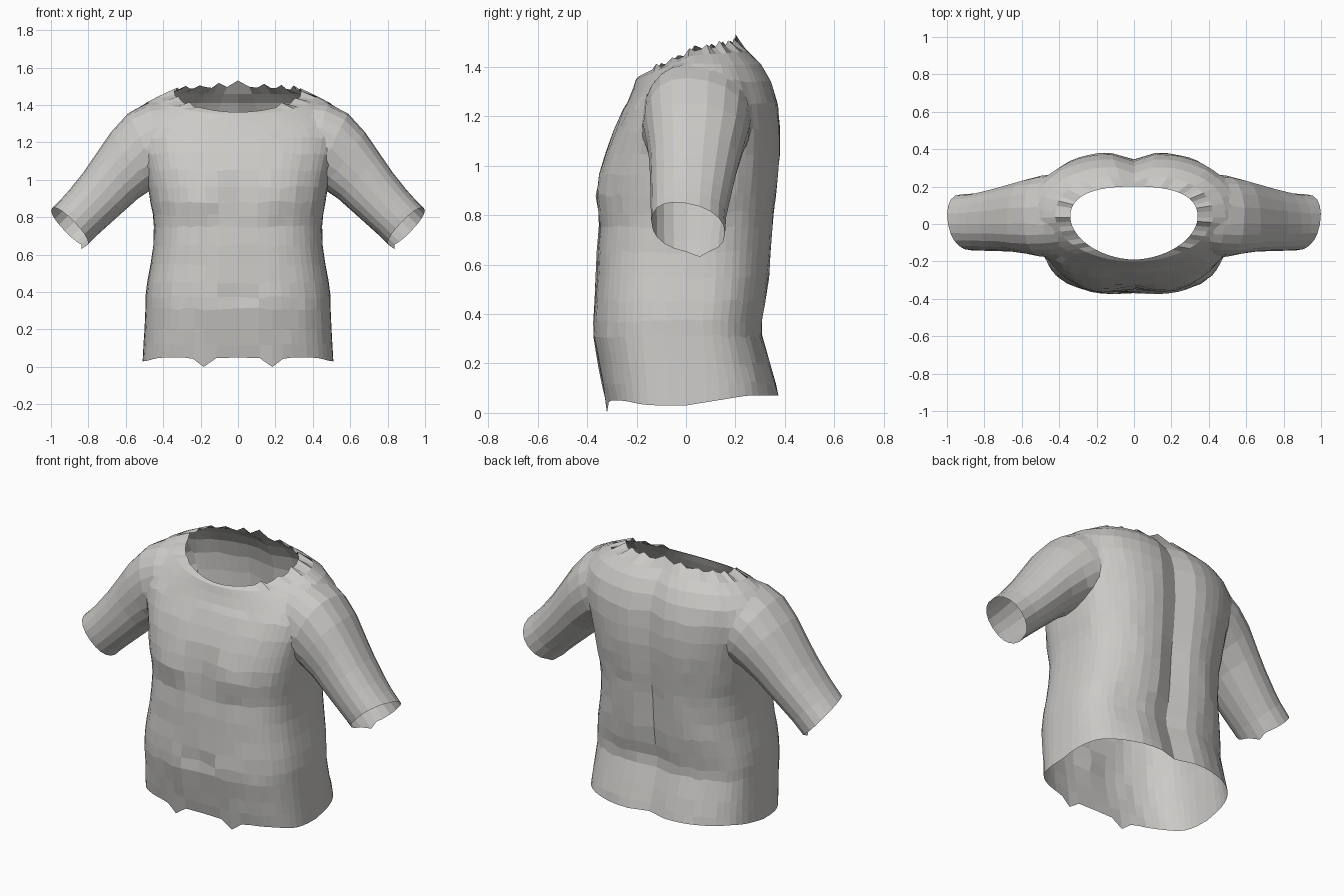
import bpy, bmesh, math, random
from mathutils import Vector

random.seed(4)
if "Cube" in bpy.data.objects:
    bpy.data.objects.remove(bpy.data.objects["Cube"])

grey = bpy.data.materials.new("light grey cloth")
colour = (0.6, 0.59, 0.57, 1)
grey.diffuse_color = colour
grey.use_nodes = True
grey.node_tree.nodes["Principled BSDF"].inputs["Base Color"].default_value = colour
SIDES = 56


def bump(value, centre, width):
    return math.exp(-((value - centre) / width) ** 2)


def power(value, exponent):
    return math.copysign(abs(value) ** exponent, value)


def loft(name, rings):
    """Closed tube through the rings; returns the object and the two cap centres."""
    bm = bmesh.new()
    loops = [[bm.verts.new(p) for p in ring] for ring in rings]
    count = len(rings[0])
    for low, high in zip(loops, loops[1:]):
        for i in range(count):
            j = (i + 1) % count
            bm.faces.new((low[i], low[j], high[j], high[i]))
    centres = []
    for loop in (loops[0], loops[-1]):
        centre = sum((v.co for v in loop), Vector()) / count
        hub = bm.verts.new(centre)
        centres.append(centre)
        for i in range(count):
            bm.faces.new((loop[i], loop[(i + 1) % count], hub))
    bmesh.ops.recalc_face_normals(bm, faces=bm.faces)
    mesh = bpy.data.meshes.new(name)
    bm.to_mesh(mesh)
    bm.free()
    obj = bpy.data.objects.new(name, mesh)
    mesh.materials.append(grey)
    bpy.context.scene.collection.objects.link(obj)
    return obj, centres


# Torso sections: height, half width, front, back, front drop, back rise
TORSO = [
    (.05, .51, -.325, .37, 0, 0), (.12, .505, -.34, .36, 0, 0),
    (.2, .5, -.355, .335, 0, 0), (.31, .495, -.375, .3, 0, 0),
    (.37, .495, -.375, .3, 0, 0), (.45, .485, -.37, .315, 0, 0),
    (.55, .467, -.365, .33, 0, 0), (.65, .453, -.36, .338, 0, 0),
    (.75, .45, -.35, .345, 0, 0), (.81, .455, -.35, .35, 0, 0),
    (.88, .468, -.35, .358, 0, 0), (.96, .48, -.345, .367, 0, 0),
    (1.05, .495, -.325, .375, 0, 0), (1.15, .52, -.29, .375, .01, 0),
    (1.25, .55, -.255, .365, .03, 0), (1.34, .55, -.235, .34, .08, 0),
    (1.41, .5, -.215, .3, .1, 0), (1.45, .425, -.202, .25, .1, .01),
    (1.472, .34, -.19, .2, .11, .03),
]


def torso_ring(row, index):
    z, width, front, back, drop, rise = row
    top = max(0, (z - 1.2) / .272)
    neck = index == len(TORSO) - 1
    points = []
    for i in range(SIDES):
        a = math.tau * i / SIDES
        c, s = math.cos(a), math.sin(a)
        roundness = .68 + (.4 if c < 0 else .12) * top
        x = width * power(s, roundness)
        facing = abs(power(c, roundness))
        if c < 0:
            y, h = front * facing, z - drop * facing
            chest = .02 * bump(abs(x), .2, .13) * bump(z, .89, .09)
            crease = .02 * bump(x, 0, .03) * (bump(z, .93, .07) + bump(z, .36, .05))
            y += crease - chest
        else:
            y, h = back * facing, z + rise * facing
            if not neck:
                y -= .03 * bump(x, 0, .05) - .01 * bump(abs(x), .2, .12)
        y += .035 * top * (1 - facing)
        # Ragged hem and neckline
        if index == 0:
            if c < 0:
                h -= .05 * bump(abs(x), .184, .04) + .02 * bump(abs(x), width, .06)
            else:
                h += .04 * min(1, 1.5 * facing) - .02
        elif neck:
            if c > -.75:
                h += (.015 if i % 3 == 0 else -.008) * random.uniform(.3, 1.2)
            if i == 0:
                h += .02
        elif z < 1.3:
            y += random.uniform(-.003, .003)
            h += random.uniform(-.008, .008)
        points.append((x, y, h))
    return points


shirt, torso_caps = loft("shirt", [torso_ring(r, k) for k, r in enumerate(TORSO)])
open_ends = list(torso_caps)

# Sleeve sections: x, z, tilt in degrees, half thickness, front, back
SLEEVE = [
    (.3, 1.2, 5, .2, -.13, .22), (.41, 1.2, 15, .225, -.17, .265),
    (.49, 1.17, 28, .225, -.178, .265), (.565, 1.105, 38, .188, -.162, .245),
    (.65, 1.015, 44, .163, -.148, .215), (.72, .935, 45, .15, -.145, .195),
    (.8, .85, 45, .14, -.143, .175), (.855, .795, 44, .136, -.142, .163),
    (.9, .75, 44, .136, -.14, .158),
]


def sleeve_ring(row, side, cuff):
    cx, cz, tilt, half, front, back = row
    t = math.radians(tilt)
    points = []
    for i in range(20):
        a = math.tau * i / 20
        r = half * power(math.cos(a), .9)
        s = power(math.sin(a), .9)
        y = s * (back if s > 0 else -front)
        # Cuff is cut on a slant, shorter at the front
        slant = (.035 * s + .025 * (i == 9)) if cuff else 0
        x = cx + r * math.sin(t) + slant * math.cos(t)
        z = cz + r * math.cos(t) - slant * math.sin(t)
        points.append((side * x, y, z))
    return points


# Sleeves fused to the torso
for side, label in ((1, "left"), (-1, "right")):
    rings = [sleeve_ring(r, side, r is SLEEVE[-1]) for r in SLEEVE]
    sleeve, caps = loft(label + "_sleeve", rings)
    open_ends.append(caps[1])
    fuse = shirt.modifiers.new("fuse", 'BOOLEAN')
    fuse.operation, fuse.object, fuse.solver = 'UNION', sleeve, 'EXACT'
    bpy.context.view_layer.update()
    graph = bpy.context.evaluated_depsgraph_get()
    fused = bpy.data.meshes.new_from_object(shirt.evaluated_get(graph))
    shirt.modifiers.clear()
    shirt.data = fused
    bpy.data.objects.remove(sleeve)

# Open the neck, hem and cuffs, then soften the shoulder seams
bm = bmesh.new()
bm.from_mesh(shirt.data)
hubs = [v for v in bm.verts if any((v.co - c).length < .002 for c in open_ends)]
bmesh.ops.delete(bm, geom=hubs, context='VERTS')
seam = [v for v in bm.verts
        if .39 < abs(v.co.x) < .62 and v.co.z > 1.05 and not v.is_boundary]
for _ in range(2):
    bmesh.ops.smooth_vert(bm, verts=seam, factor=.35,
                          use_axis_x=True, use_axis_y=True, use_axis_z=True)
for face in bm.faces:
    face.smooth = False
    face.material_index = 0
bm.to_mesh(shirt.data)
bm.free()
shirt.data.materials.clear()
shirt.data.materials.append(grey)
